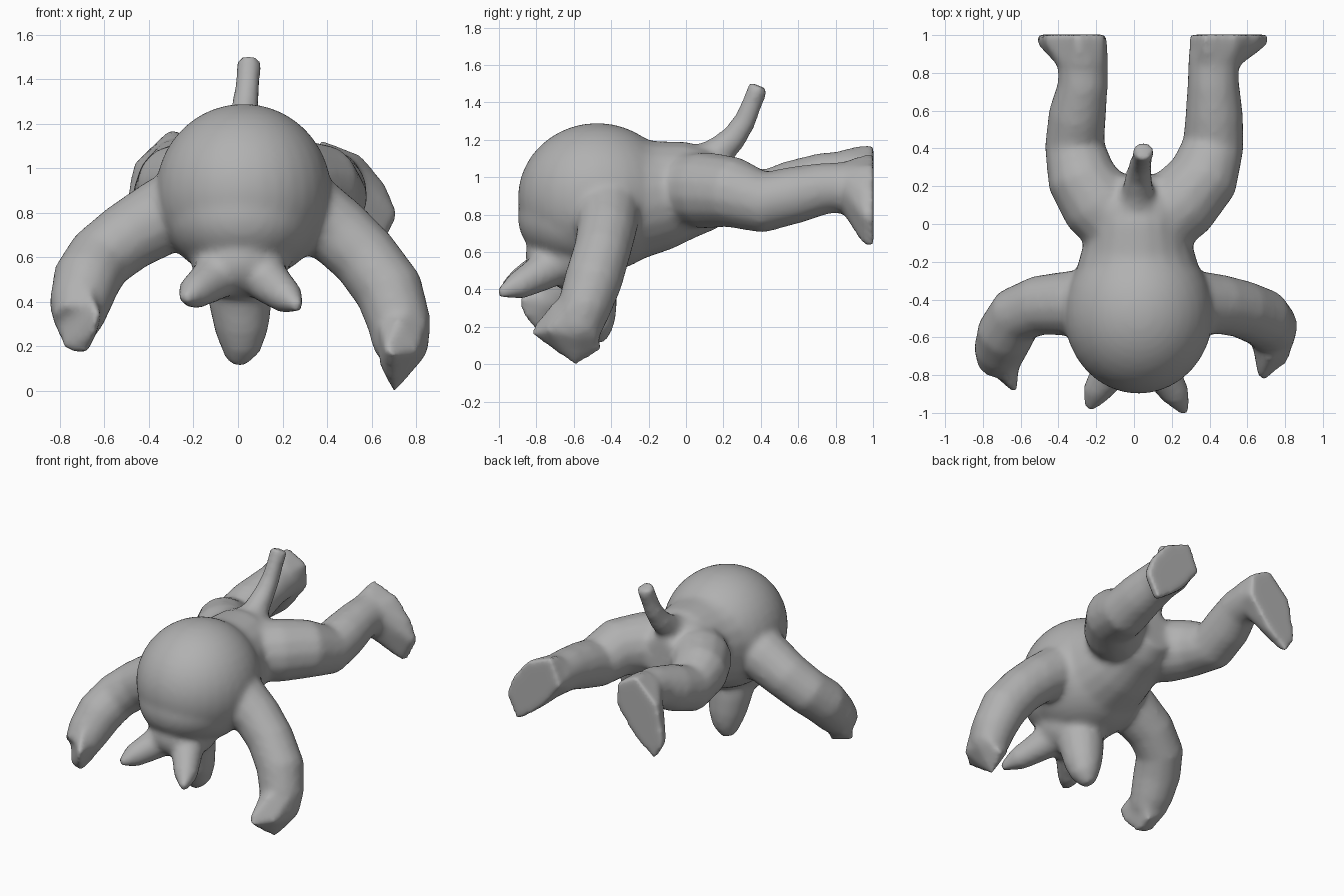
import bpy, bmesh, math
from mathutils import Vector, Matrix

grey = bpy.data.materials.new("soft grey")
grey.diffuse_color = (0.44, 0.44, 0.44, 1)
parts = []


def finish(name, bm):
    bmesh.ops.recalc_face_normals(bm, faces=bm.faces)
    mesh = bpy.data.meshes.new(name)
    bm.to_mesh(mesh)
    bm.free()
    ob = bpy.data.objects.new(name, mesh)
    bpy.context.collection.objects.link(ob)
    mesh.materials.append(grey)
    parts.append(ob)


def tube(name, path, sides=14):
    """Loft round rings along a path of (x, y, z, radius)."""
    bm = bmesh.new()
    pts = [Vector(p[:3]) for p in path]
    rings, prev = [], None
    for i, p in enumerate(pts):
        t = (pts[min(i + 1, len(pts) - 1)] - pts[max(i - 1, 0)]).normalized()
        if prev is None:
            u = t.orthogonal().normalized()
        else:
            u = (prev - t * prev.dot(t)).normalized()
        prev, v = u, t.cross(u)
        r = path[i][3] * 1.03
        rings.append([bm.verts.new(p + (u * math.cos(a) + v * math.sin(a)) * r)
                      for a in (math.tau * k / sides for k in range(sides))])
    for a, b in zip(rings, rings[1:]):
        for k in range(sides):
            n = (k + 1) % sides
            bm.faces.new((a[k], a[n], b[n], b[k]))
    bm.faces.new(rings[0])
    bm.faces.new(rings[-1])
    finish(name, bm)


def ball(name, centre, radii):
    bm = bmesh.new()
    bmesh.ops.create_uvsphere(bm, u_segments=32, v_segments=20, radius=1,
                              matrix=Matrix.Translation(centre) @ Matrix.Diagonal((*radii, 1)))
    finish(name, bm)


def hull(name, points):
    bm = bmesh.new()
    for p in points:
        bm.verts.new(p)
    res = bmesh.ops.convex_hull(bm, input=bm.verts)
    loose = {g for g in res["geom_interior"] if isinstance(g, bmesh.types.BMVert)}
    bmesh.ops.delete(bm, geom=list(loose), context='VERTS')
    finish(name, bm)


# Round upper body, full chest, tapering torso and hips
ball("upper_body", (0.025, -0.475, 0.89), (0.395, 0.425, 0.40))
ball("chest", (0.02, -0.54, 0.78), (0.345, 0.36, 0.27))
tube("torso", [(0.02, -0.45, 0.90, 0.34), (0.02, -0.28, 0.885, 0.33), (0.02, -0.12, 0.905, 0.285),
               (0.02, 0.03, 0.935, 0.25), (0.02, 0.16, 0.935, 0.205), (0.02, 0.26, 0.94, 0.13)], 20)
ball("hips", (0.02, 0.04, 0.935), (0.30, 0.22, 0.235))

# Lowered head, snout and two ears
ball("head", (0.01, -0.62, 0.58), (0.22, 0.24, 0.17))
tube("snout", [(0.01, -0.55, 0.55, 0.16), (0.01, -0.51, 0.40, 0.14),
               (0.015, -0.49, 0.28, 0.12), (0.01, -0.475, 0.19, 0.09), (-0.01, -0.465, 0.12, 0.04)])
tube("left_ear", [(-0.06, -0.68, 0.55, 0.12), (-0.13, -0.79, 0.49, 0.095),
                  (-0.20, -0.89, 0.44, 0.075), (-0.24, -0.98, 0.41, 0.025)])
tube("right_ear", [(0.08, -0.68, 0.55, 0.12), (0.15, -0.79, 0.48, 0.095),
                   (0.22, -0.90, 0.42, 0.075), (0.275, -1.0, 0.38, 0.025)])

# Arms reaching down and forward, ending in blunt hands
tube("left_arm", [(-0.18, -0.42, 0.84, 0.18), (-0.33, -0.42, 0.79, 0.17), (-0.50, -0.43, 0.69, 0.155),
                  (-0.62, -0.48, 0.595, 0.15), (-0.68, -0.58, 0.50, 0.15),
                  (-0.71, -0.67, 0.39, 0.135), (-0.72, -0.74, 0.31, 0.11)])
hull("left_hand", [(-0.62, -0.91, 0.35), (-0.64, -0.87, 0.25), (-0.68, -0.79, 0.165), (-0.78, -0.77, 0.18),
                   (-0.85, -0.66, 0.37), (-0.60, -0.70, 0.36), (-0.81, -0.70, 0.48), (-0.67, -0.78, 0.47),
                   (-0.68, -0.66, 0.20), (-0.80, -0.62, 0.28), (-0.79, -0.58, 0.50), (-0.62, -0.64, 0.30)])
tube("right_arm", [(0.18, -0.42, 0.87, 0.18), (0.33, -0.42, 0.80, 0.17), (0.455, -0.425, 0.71, 0.155),
                   (0.57, -0.45, 0.60, 0.15), (0.68, -0.495, 0.45, 0.152),
                   (0.725, -0.545, 0.30, 0.14), (0.735, -0.58, 0.18, 0.12)])
hull("right_hand", [(0.66, -0.83, 0.19), (0.69, -0.83, 0.16), (0.81, -0.74, 0.18), (0.85, -0.62, 0.32),
                    (0.63, -0.65, 0.31), (0.635, -0.66, 0.12), (0.84, -0.58, 0.15), (0.70, -0.59, -0.01),
                    (0.67, -0.69, 0.07), (0.74, -0.45, 0.07), (0.66, -0.47, 0.12), (0.82, -0.47, 0.16),
                    (0.73, -0.71, 0.34)])

# Legs stretched out behind, and feet with flat soles
tube("left_leg", [(0.0, -0.14, 0.93, 0.06), (-0.07, -0.02, 0.93, 0.19), (-0.19, 0.11, 0.93, 0.20),
                  (-0.28, 0.25, 0.92, 0.18), (-0.315, 0.42, 0.88, 0.155), (-0.30, 0.58, 0.94, 0.15),
                  (-0.27, 0.74, 1.00, 0.13), (-0.27, 0.90, 1.01, 0.13)])
tube("right_leg", [(0.04, -0.14, 0.93, 0.06), (0.11, -0.02, 0.93, 0.19), (0.25, 0.11, 0.93, 0.20),
                   (0.37, 0.25, 0.92, 0.185), (0.42, 0.42, 0.865, 0.16), (0.425, 0.58, 0.905, 0.15),
                   (0.42, 0.74, 0.94, 0.135), (0.42, 0.90, 0.95, 0.13)])


def foot(name, sole, ankle):
    pts = [(x, 1.003, z) for x, z in sole]
    ax, ay, az, r = ankle
    pts += [(ax + r * math.cos(a), ay, az + r * math.sin(a))
            for a in (math.tau * k / 10 for k in range(10))]
    cx, cz = sum(p[0] for p in sole) / len(sole), sum(p[1] for p in sole) / len(sole)
    pts += [(cx + (x - cx) * 0.97, 0.95, cz + (z - cz) * 0.97) for x, z in sole]
    hull(name, pts)


foot("left_foot", [(-0.30, 1.18), (-0.16, 1.10), (-0.14, 0.95), (-0.30, 0.74),
                   (-0.45, 0.63), (-0.52, 0.75), (-0.47, 1.02)], (-0.27, 0.83, 1.02, 0.13))
foot("right_foot", [(0.37, 1.13), (0.55, 1.06), (0.66, 0.93), (0.72, 0.79),
                    (0.63, 0.62), (0.45, 0.75), (0.29, 0.95)], (0.42, 0.83, 0.95, 0.13))

# Upright tail
tube("tail", [(0.02, 0.05, 1.05, 0.12), (0.02, 0.17, 1.13, 0.085), (0.025, 0.255, 1.21, 0.07),
              (0.035, 0.315, 1.30, 0.06), (0.045, 0.355, 1.40, 0.055), (0.05, 0.39, 1.49, 0.056)], 10)

# Blend every part into one continuous skin
bpy.ops.object.select_all(action='DESELECT')
for ob in parts:
    ob.select_set(True)
skin = parts[0]
bpy.context.view_layer.objects.active = skin
bpy.ops.object.join()
skin.name = "creature_skin"
remesh = skin.modifiers.new("blend", 'REMESH')
remesh.mode = 'VOXEL'
remesh.voxel_size = 0.02
smooth = skin.modifiers.new("soften", 'SMOOTH')
smooth.factor = 0.5
smooth.iterations = 9
for m in ("blend", "soften"):
    bpy.ops.object.modifier_apply(modifier=m)
bpy.ops.object.shade_smooth()
skin.data.materials.clear()
skin.data.materials.append(grey)
